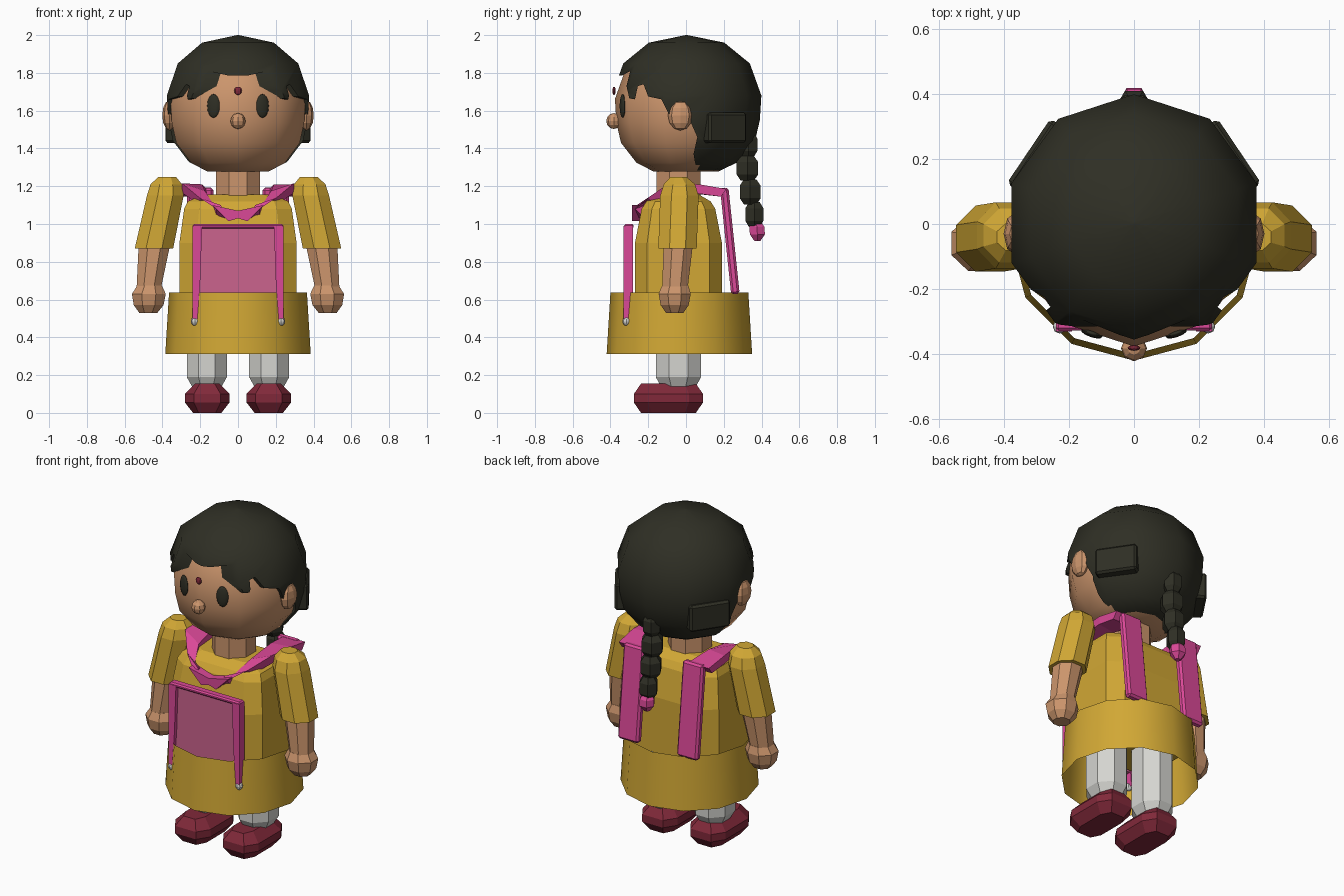
import bpy, bmesh, math
from mathutils import Vector, Matrix

if "Cube" in bpy.data.objects:
    bpy.data.objects.remove(bpy.data.objects["Cube"])


def mat(name, r, g, b):
    m = bpy.data.materials.new(name)
    m.diffuse_color = (r, g, b, 1)
    m.use_nodes = True
    m.node_tree.nodes["Principled BSDF"].inputs["Base Color"].default_value = m.diffuse_color
    return m


SKIN = mat("skin", 0.60, 0.30, 0.15)
HAIR = mat("dark hair", 0.028, 0.028, 0.018)
GOLD = mat("mustard cloth", 0.64, 0.39, 0.035)
PINK = mat("hot pink", 0.70, 0.065, 0.31)
ROSE = mat("rose panel", 0.60, 0.125, 0.27)
SHOE = mat("maroon", 0.22, 0.022, 0.042)
GREY = mat("light grey", 0.66, 0.66, 0.63)


def finish(name, bm, material, smooth=None):
    bmesh.ops.recalc_face_normals(bm, faces=bm.faces)
    me = bpy.data.meshes.new(name)
    bm.to_mesh(me)
    bm.free()
    me.materials.append(material)
    ob = bpy.data.objects.new(name, me)
    bpy.context.collection.objects.link(ob)
    if smooth:
        bpy.ops.object.select_all(action='DESELECT')
        ob.select_set(True)
        bpy.context.view_layer.objects.active = ob
        bpy.ops.object.shade_smooth_by_angle(angle=math.radians(smooth))
    return ob


def ngon(n, turn=0.0):
    return [(math.cos(2 * math.pi * (i + turn) / n), math.sin(2 * math.pi * (i + turn) / n)) for i in range(n)]


def chamfered(c):
    return [(1, -c), (1, c), (c, 1), (-c, 1), (-1, c), (-1, -c), (-c, -1), (c, -1)]


def loft(name, rings, shape, material, smooth=None, caps=True):
    """rings: (centre x, centre y, z, half width x, half width y)"""
    bm = bmesh.new()
    loops = [[bm.verts.new((cx + u * rx, cy + v * ry, z)) for u, v in shape] for cx, cy, z, rx, ry in rings]
    n = len(shape)
    for a, b in zip(loops, loops[1:]):
        for i in range(n):
            bm.faces.new((a[i], a[(i + 1) % n], b[(i + 1) % n], b[i]))
    if caps:
        bm.faces.new(loops[0])
        bm.faces.new(loops[-1])
    return finish(name, bm, material, smooth)


def ball(name, loc, size, material, seg=8, rings=6, smooth=None):
    bm = bmesh.new()
    bmesh.ops.create_uvsphere(bm, u_segments=seg, v_segments=rings, radius=1,
                              matrix=Matrix.Translation(loc) @ Matrix.Diagonal((*size, 1)))
    return finish(name, bm, material, smooth)


def box(name, loc, size, material, rot=None, bevel=0.008):
    bm = bmesh.new()
    bmesh.ops.create_cube(bm, size=1, matrix=Matrix.Diagonal((*size, 1)))
    bmesh.ops.bevel(bm, geom=bm.edges[:], offset=bevel, segments=1, affect='EDGES')
    bm.transform(Matrix.Translation(loc) @ (rot or Matrix()))
    return finish(name, bm, material)


def prism(name, pts, axis, lo, hi, material):
    """Extrude a 2D outline along axis 0 (x) or 1 (y)."""
    bm = bmesh.new()
    at = lambda p, t: (t, p[0], p[1]) if axis == 0 else (p[0], t, p[1])
    a, b = ([bm.verts.new(at(p, t)) for p in pts] for t in (lo, hi))
    bm.faces.new(a)
    bm.faces.new(b)
    for i in range(len(pts)):
        j = (i + 1) % len(pts)
        bm.faces.new((a[i], a[j], b[j], b[i]))
    return finish(name, bm, material)


def ribbon(name, path, material):
    """path: (centre, half width vector, thickness vector) stations"""
    bm = bmesh.new()
    loops = []
    for c, w, t in path:
        c, w, t = Vector(c), Vector(w), Vector(t)
        loops.append([bm.verts.new(c + a * w + b * t) for a, b in ((-1, -1), (1, -1), (1, 1), (-1, 1))])
    for a, b in zip(loops, loops[1:]):
        for i in range(4):
            bm.faces.new((a[i], a[(i + 1) % 4], b[(i + 1) % 4], b[i]))
    bm.faces.new(loops[0])
    bm.faces.new(loops[-1])
    return finish(name, bm, material)


# Head and hair cap: nested ten-sided lathes
ten = ngon(10, 0.5)
profile = [(1.283, .18), (1.33, .275), (1.44, .362), (1.55, .388), (1.68, .396), (1.85, .335), (1.96, .20), (2.0, .005)]
loft("head", [(0, 0, 1.278 + (z - 1.283) * 0.965, r * 0.95, r * 0.95) for z, r in profile], ten, SKIN, 60)
hair = loft("hair", [(0, 0.003, z, r, r) for z, r in profile], ten, HAIR)
hairline = [(-.6, 1.785), (-.34, 1.785), (-.295, 1.81), (-.315, 1.73), (-.30, 1.665), (-.27, 1.66), (-.255, 1.73),
            (-.225, 1.74), (-.20, 1.675), (-.13, 1.66), (-.09, 1.58), (.02, 1.55), (.06, 1.46), (.04, 1.37),
            (.07, 1.2), (-.6, 1.2)]
cutter = prism("hairline_cutter", hairline, 0, -0.6, 0.6, HAIR)
mod = hair.modifiers.new("hairline", 'BOOLEAN')
mod.operation, mod.object, mod.solver = 'DIFFERENCE', cutter, 'EXACT'
bpy.ops.object.select_all(action='DESELECT')
bpy.context.view_layer.objects.active = hair
hair.select_set(True)
bpy.ops.object.modifier_apply(modifier="hairline")
bpy.data.objects.remove(cutter)
bpy.ops.object.shade_smooth_by_angle(angle=math.radians(40))

# Face details
ball("nose", (0, -0.382, 1.545), (.04, .04, .042), SKIN)
ball("forehead_dot", (0, -0.381, 1.705), (.02, .009, .022), SHOE)

# Braid and its tie
for y, z, r in ((.33, 1.53, .045), (.33, 1.42, .055), (.325, 1.295, .066), (.34, 1.17, .064), (.362, 1.05, .055)):
    loft("braid_bead", [(0, y, z - .066, r * .6, r * .6), (0, y, z - .033, r, r), (0, y, z + .033, r, r),
                        (0, y, z + .066, r * .6, r * .6)], ngon(6), HAIR)
loft("braid_tie", [(0, .378, .91, .018, .018), (0, .378, .945, .046, .046), (0, .375, .985, .046, .046),
                   (0, .372, 1.01, .03, .03)], ngon(6), PINK)

# Neck, torso and open skirt
eight = ngon(8, 0.5)
loft("neck", [(0, -.04, 1.08, .125, .125), (0, -.04, 1.32, .125, .125)], eight, SKIN)
loft("torso", [(0, -.04, .56, .31, .23), (0, -.04, .9, .31, .23), (0, -.04, 1.08, .285, .195),
               (0, -.04, 1.12, .265, .17), (0, -.04, 1.155, .19, .11)], chamfered(0.72), GOLD)
loft("skirt", [(0, -.035, .312, .385, .385), (0, -.035, .637, .365, .365)], ngon(12), GOLD, 60, caps=False)

# Apron panel with frame and hanging cords
prism("apron_panel", [(-.225, .56), (.225, .56), (.225, .99), (-.225, .99)], 1, -.308, -.285, ROSE)
box("apron_top_rim", (0, -.302, .988), (.48, .05, .024), PINK)

# Scarf across the chest
prism("scarf_front", [(-.135, 1.10), (0, 1.07), (.135, 1.10), (.05, 1.015), (0, 1.03), (-.05, 1.015)], 1,
      -.285, -.20, PINK)

for s, side in ((1, "left"), (-1, "right")):
    # Face, per side
    eye = ball(side + "_eye", (0, 0, 0), (.035, .012, .063), HAIR, 12, 8, 60)
    eye.matrix_world = Matrix.Translation((s * .13, -.336, 1.625)) @ Matrix.Rotation(s * .32, 4, 'Z')
    ball(side + "_ear", (s * .363, -.03, 1.575), (.038, .066, .08), SKIN)
    box(side + "_hair_strand", (s * .295, .205, 1.51), (.07, .24, .16), HAIR,
        Matrix.Rotation(s * math.radians(34), 4, 'Z'), .012)

    # Apron cord with a bead
    prism(side + "_apron_cord", [(s * .19, .99), (s * .24, .99), (s * .24, .5), (s * .222, .48), (s * .215, .5),
                                 (s * .2, .7)], 1, -.33, -.28, PINK)
    ball(side + "_cord_bead", (s * .228, -.315, .485), (.022, .022, .024), GREY)

    # Scarf over the shoulder and down the back
    ribbon(side + "_scarf_shoulder", [((s * .235, .20, 1.165), (.07, 0, 0), (0, .015, .02)),
                                      ((s * .25, .06, 1.185), (.06, s * .01, 0), (0, 0, .025)),
                                      ((s * .235, -.10, 1.17), (.06, s * .02, .02 * s), (0, -.01, .025)),
                                      ((s * .16, -.215, 1.09), (.045, s * .035, .03 * s), (0, -.02, .02)),
                                      ((s * .08, -.24, 1.06), (.01, 0, .03 * s), (0, -.02, .01))], PINK)
    box(side + "_scarf_back", (s * .20, .232, .91), (.14, .045, .565), PINK, Matrix.Rotation(.105, 4, 'X'), .012)

    # Arm
    loft(side + "_sleeve", [(s * .445, -.045, .87, .11, .11), (s * .385, -.035, 1.15, .105, .11),
                            (s * .38, -.035, 1.21, .09, .09), (s * .375, -.04, 1.25, .05, .045)], eight, GOLD)
    loft(side + "_forearm", [(s * .475, -.06, .64, .068, .072), (s * .44, -.04, .91, .092, .085)], eight, SKIN)
    loft(side + "_hand", [(s * .475, -.06, .53, .052, .05), (s * .473, -.06, .57, .085, .08),
                          (s * .472, -.06, .63, .097, .092), (s * .468, -.057, .675, .07, .075)], eight, SKIN)

    # Leg and shoe
    loft(side + "_leg", [(s * .165, -.04, .14, .085, .10), (s * .165, -.04, .19, .115, .13),
                         (s * .165, -.04, .60, .115, .13)], eight, GREY)
    loft(side + "_shoe", [(s * .163, -.093, 0, .075, .145), (s * .163, -.093, .055, .118, .183),
                          (s * .163, -.093, .10, .118, .183), (s * .163, -.093, .155, .065, .145)],
         chamfered(0.6), SHOE)
